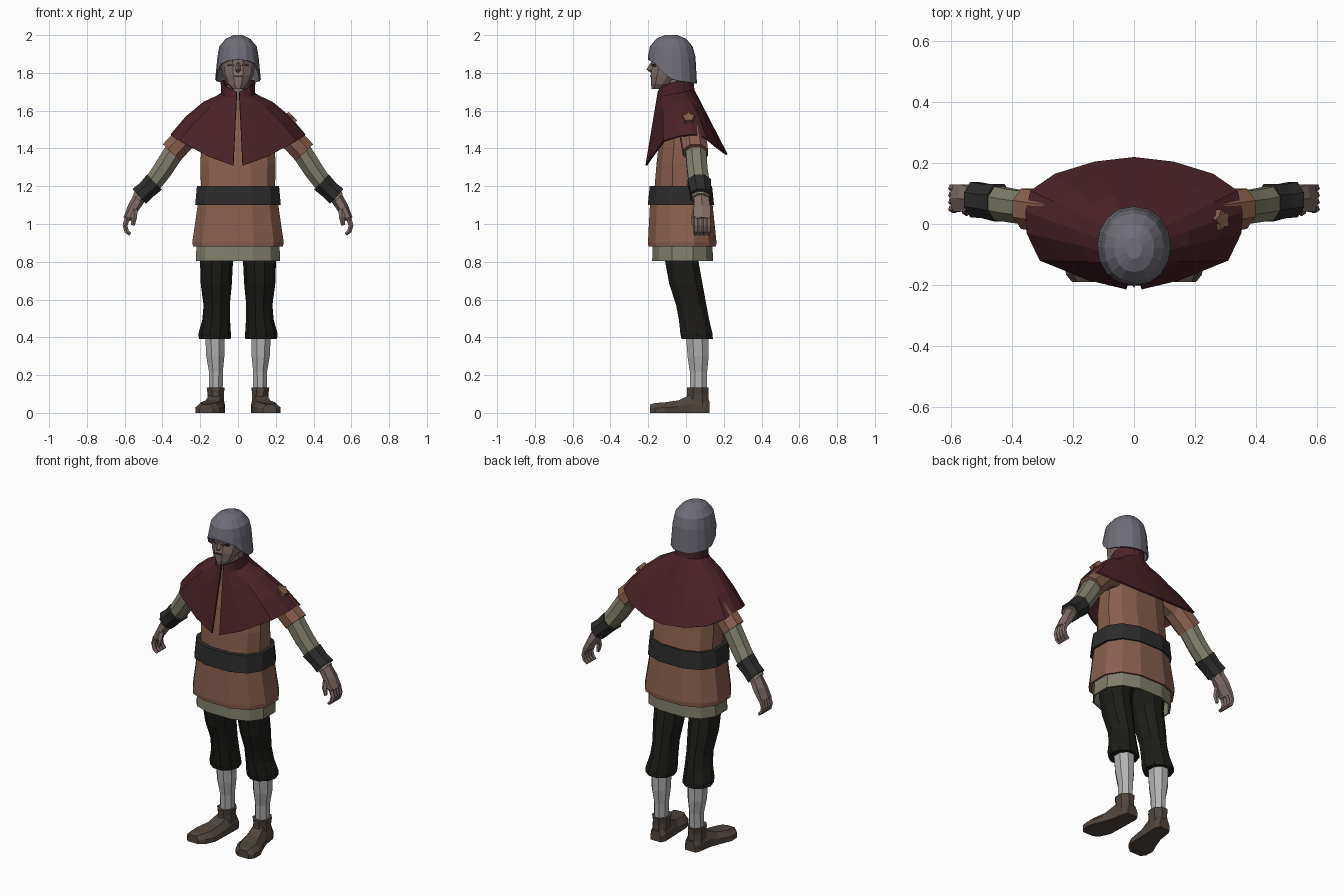
import bpy, bmesh
from math import sin, cos, pi
from mathutils import Vector

COLORS = {
    "cape_red": (.07, .016, .021), "leather": (.25, .115, .075), "linen": (.22, .21, .15),
    "steel": (.16, .155, .19), "black_cloth": (.012, .0115, .009), "dark_leather": (.026, .025, .025),
    "stocking": (.45, .45, .45), "shoe_brown": (.08, .06, .047), "skin": (.22, .155, .142),
    "shadow": (.04, .025, .022)}
MATS = {}
for key, rgb in COLORS.items():
    MATS[key] = bpy.data.materials.new(key)
    MATS[key].diffuse_color = (*rgb, 1)


def loft(name, rings, mat, closed=True, caps=(True, True), mirror=False, thick=0):
    """Skin a list of equal-length point rings."""
    bm = bmesh.new()
    rows = [[bm.verts.new(p) for p in r] for r in rings]
    n = len(rows[0])
    for a, b in zip(rows, rows[1:]):
        for i in range(n if closed else n - 1):
            j = (i + 1) % n
            bm.faces.new((a[i], a[j], b[j], b[i]))
    if closed and caps[0]:
        bm.faces.new(rows[0][::-1])
    if closed and caps[1]:
        bm.faces.new(rows[-1])
    bmesh.ops.recalc_face_normals(bm, faces=bm.faces)
    me = bpy.data.meshes.new(name)
    bm.to_mesh(me)
    bm.free()
    me.materials.append(MATS[mat])
    ob = bpy.data.objects.new(name, me)
    bpy.context.collection.objects.link(ob)
    if mirror:
        ob.modifiers.new("Mirror", 'MIRROR').use_axis = (True, False, False)
    if thick:
        ob.modifiers.new("Solidify", 'SOLIDIFY').thickness = thick
    return ob


def spow(v, e):
    return (1 if v >= 0 else -1) * abs(v) ** e


def tube(name, path, mat, n=8, e=1.0, **kw):
    """Path points are (x, y, z, radius across, radius along y)."""
    pts = [Vector(p[:3]) for p in path]
    rings = []
    for i, p in enumerate(pts):
        t = pts[min(i + 1, len(pts) - 1)] - pts[max(i - 1, 0)]
        v = t.cross(Vector((0, 1, 0))).normalized()
        ring = []
        for k in range(n):
            a = 2 * pi * (k + .5) / n
            s = 1 / cos(pi / n)
            ring.append(p + v * spow(sin(a), e) * path[i][3] * s
                        + Vector((0, spow(cos(a), e) * path[i][4] * s, 0)))
        rings.append(ring)
    return loft(name, rings, mat, **kw)


# --- Torso clothing
tube("tunic", [(0, -.02, .88, .237, .178), (0, -.02, .905, .24, .18), (0, -.025, 1.10, .212, .165),
               (0, -.02, 1.20, .195, .145), (0, -.025, 1.32, .198, .13), (0, -.02, 1.45, .19, .12),
               (0, -.02, 1.56, .14, .095), (0, -.04, 1.66, .07, .07)],
     "leather", n=12, e=.8, caps=(False, True), thick=.012)
tube("undershirt", [(0, -.018, .805, .222, .16), (0, -.018, .95, .215, .155)],
     "linen", n=12, e=.8, caps=(False, True), thick=.01)
tube("belt", [(0, -.027, 1.10, .225, .174), (0, -.027, 1.20, .216, .164)], "dark_leather", n=12, e=.8)

# --- Cape: half columns from the front opening round to the back, mirrored
rim = [(.025, -.215, 1.31), (.15, -.185, 1.355), (.31, -.12, 1.44), (.353, -.03, 1.468), (.357, .04, 1.475),
       (.34, .11, 1.455), (.26, .165, 1.41), (.13, .205, 1.38), (0, .22, 1.37)]
cols = []
for i, r in enumerate(rim):
    a = pi * i / (len(rim) - 1)
    x = .008 if i == 0 else (0 if i == len(rim) - 1 else .09 * sin(a))
    neck = Vector((x, -.055 - .1 * cos(a), 1.69 - .02 * cos(a)))
    top = Vector((x * 1.02, -.055 - .095 * cos(a), 1.725 - .025 * cos(a) + .03 * sin(a)))
    col = [top, neck]
    for t in (.35, .7, 1):
        q = neck.lerp(Vector(r), t)
        q.z += .14 * t * (1 - t) * sin(a)
        col.append(q)
    cols.append(col)
loft("cape", cols, "cape_red", closed=False, mirror=True, thick=.01)

# Small star patch on one shoulder of the cape
nrm, up = Vector((.72, 0, .69)), Vector((-.69, 0, .72))
star = []
for d in (-.02, .012):
    c = Vector((.285, .014, 1.56)) + nrm * d
    star.append([c + up * cos(pi * k / 5) * (.036, .023)[k % 2]
                 + Vector((0, sin(pi * k / 5) * (.036, .023)[k % 2], 0)) for k in range(10)])
loft("shoulder_patch", star, "leather")

# --- Head
tube("neck", [(0, -.04, 1.62, .06, .06), (0, -.06, 1.78, .058, .06)], "skin")
tube("head", [(0, -.15, 1.715, .028, .032), (0, -.125, 1.74, .055, .06), (0, -.095, 1.79, .078, .092),
              (0, -.085, 1.83, .085, .095), (0, -.08, 1.865, .088, .105), (0, -.08, 1.94, .07, .08)],
     "skin", n=10)
loft("nose", [[(-.012, -.178, 1.855), (.012, -.178, 1.855), (0, -.186, 1.855)],
              [(-.018, -.178, 1.812), (.018, -.178, 1.812), (0, -.21, 1.818)],
              [(-.010, -.178, 1.802), (.010, -.178, 1.802), (0, -.19, 1.803)]], "skin")
tube("eye", [(.02, -.176, 1.843, .005, .008), (.055, -.164, 1.840, .005, .008)], "shadow", n=4, mirror=True)
tube("mouth", [(-.022, -.178, 1.783, .004, .013), (.022, -.178, 1.783, .004, .013)], "shadow", n=4)

# --- Helmet: lower rim rises at the face opening
rim_z = [1.87, 1.865, 1.85, 1.80, 1.765, 1.755, 1.75, 1.745, 1.745]
rings = []
for z, rx, ry, cy in [(None, .121, .13, -.072), (1.885, .109, .126, -.076), (1.94, .099, .113, -.078),
                      (1.98, .066, .08, -.078), (2.0, .026, .035, -.08)]:
    ring = []
    for k in range(16):
        a = 2 * pi * k / 16
        h = rim_z[min(k, 16 - k)] if z is None else z
        ring.append((rx * spow(sin(a), .9), cy - ry * cos(a), h))
    rings.append(ring)
loft("helmet", rings, "steel", caps=(False, True), thick=.008)

# --- Arms
tube("short_sleeve", [(.15, .02, 1.53, .06, .07), (.26, .035, 1.475, .062, .068), (.352, .05, 1.378, .064, .066)],
     "leather", mirror=True)
tube("arm_sleeve", [(.32, .05, 1.41, .054, .055), (.40, .06, 1.285, .052, .054), (.455, .07, 1.21, .048, .055),
                    (.53, .078, 1.135, .036, .045)], "linen", mirror=True)
tube("bracer", [(.442, .07, 1.222, .056, .062), (.485, .075, 1.18, .05, .056), (.523, .08, 1.146, .053, .058)],
     "dark_leather", mirror=True)
tube("hand", [(.515, .08, 1.15, .03, .036), (.555, .085, 1.085, .027, .044), (.588, .085, 1.025, .018, .045)],
     "skin", n=6, mirror=True)
for i in range(4):
    y = .05 + .023 * i
    tube(f"finger_{i + 1}", [(.585, y, 1.035, .012, .011), (.598, y, .992, .011, .011),
                             (.590, y, .962, .010, .010), (.570, y, .944, .007, .008)],
         "skin", n=5, mirror=True)
tube("thumb", [(.55, .058, 1.085, .016, .014), (.550, .040, 1.035, .013, .012), (.556, .042, .993, .008, .008)],
     "skin", n=5, mirror=True)

# --- Legs
tube("trouser_leg", [(.10, -.02, .93, .10, .11), (.114, -.022, .80, .083, .088), (.115, 0, .68, .078, .088),
                     (.113, .028, .57, .066, .08), (.115, .043, .49, .07, .08), (.123, .056, .415, .082, .085),
                     (.123, .06, .39, .08, .082)], "black_cloth", n=10, mirror=True)
tube("stocking", [(.122, .06, .42, .052, .06), (.12, .064, .30, .048, .056), (.117, .066, .22, .037, .046),
                  (.118, .066, .11, .037, .044)], "stocking", n=8, mirror=True)

# --- Shoes: ankle cuff plus a foot turned slightly outwards
tube("shoe_cuff", [(.118, .062, .03, .047, .062), (.118, .062, .10, .043, .056), (.118, .062, .135, .048, .058)],
     "shoe_brown", mirror=True)
foot = []
for x, y, w, h in [(.115, .125, .034, .06), (.115, .10, .047, .085), (.122, .02, .052, .095),
                   (.134, -.04, .062, .066), (.15, -.11, .076, .056), (.162, -.165, .062, .052),
                   (.168, -.19, .036, .044)]:
    foot.append([(x - w, y, 0), (x + w, y, 0), (x + w, y, h * .5),
                 (x + w * .6, y, h), (x - w * .6, y, h), (x - w, y, h * .5)])
loft("shoe", foot, "shoe_brown", mirror=True)
